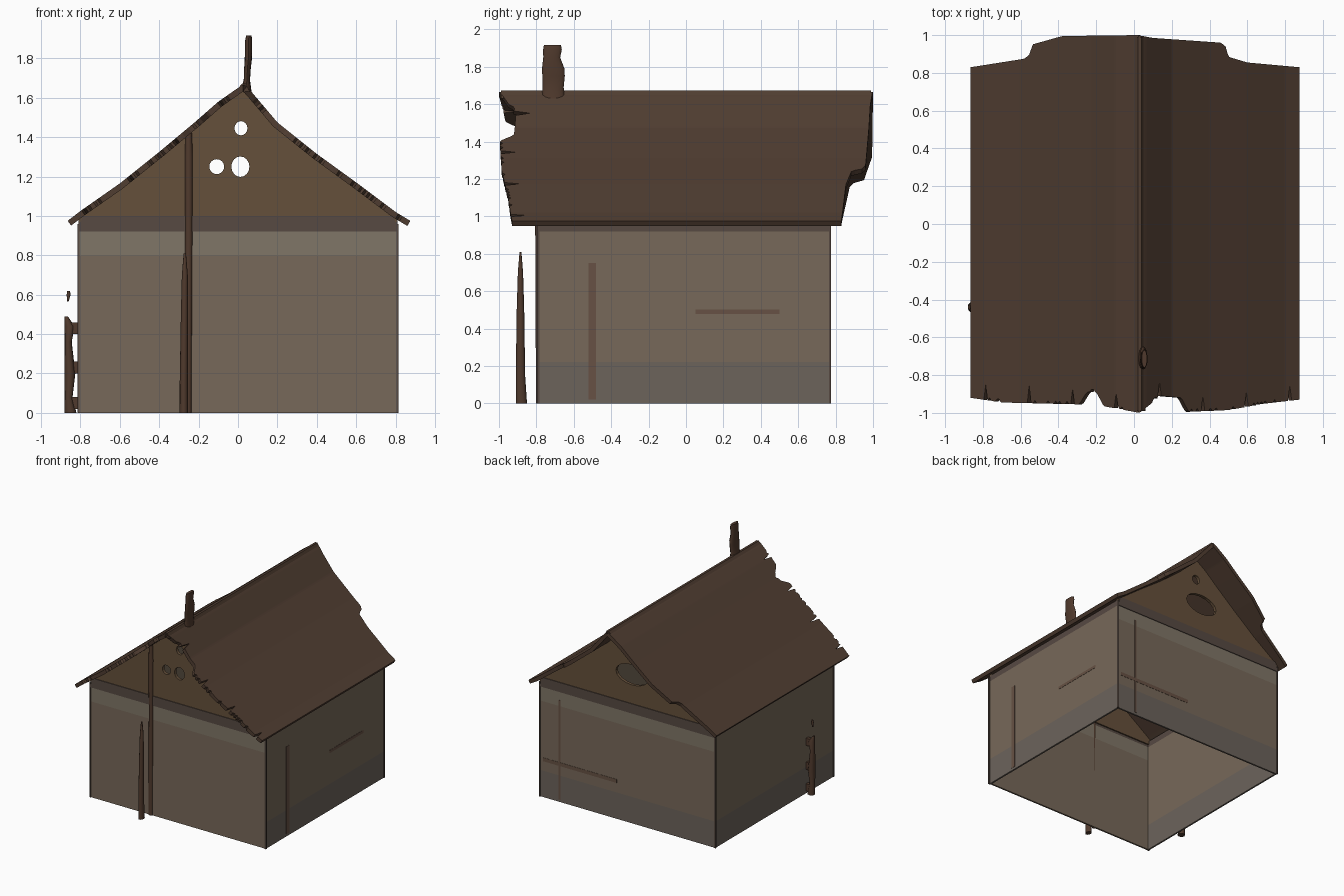
import bpy, bmesh, math, random

if "Cube" in bpy.data.objects:
    bpy.data.objects.remove(bpy.data.objects["Cube"])
random.seed(4)


def material(name, rgb):
    m = bpy.data.materials.new(name)
    m.diffuse_color = (*rgb, 1)
    m.use_nodes = True
    m.node_tree.nodes["Principled BSDF"].inputs["Base Color"].default_value = m.diffuse_color
    return m


WALL = material("weathered_plaster", (0.185, 0.14, 0.1))
PALE = material("pale_plaster", (0.215, 0.18, 0.135))
DAMP = material("damp_plaster", (0.15, 0.125, 0.105))
BAND = material("dark_beam", (0.095, 0.068, 0.055))
GABLE = material("gable_boards", (0.13, 0.08, 0.043))
ROOF = material("roof_brown", (0.08, 0.047, 0.031))
POST = material("post_wood", (0.08, 0.042, 0.026))
RUST = material("rust_stain", (0.135, 0.083, 0.058))


def finish(bm, name, mat, smooth=False):
    bmesh.ops.recalc_face_normals(bm, faces=bm.faces)
    me = bpy.data.meshes.new(name)
    bm.to_mesh(me)
    bm.free()
    ob = bpy.data.objects.new(name, me)
    bpy.context.collection.objects.link(ob)
    me.materials.append(mat)
    if smooth:
        bpy.ops.object.select_all(action='DESELECT')
        ob.select_set(True)
        bpy.context.view_layer.objects.active = ob
        bpy.ops.object.shade_smooth_by_angle(angle=math.radians(40))
    return ob


def box(name, x0, x1, y0, y1, z0, z1, mat):
    bm = bmesh.new()
    bmesh.ops.create_cube(bm, size=1)
    for v in bm.verts:
        v.co = (x1 if v.co.x > 0 else x0, y1 if v.co.y > 0 else y0, z1 if v.co.z > 0 else z0)
    return finish(bm, name, mat)


def slab(name, pts, y0, y1, mat):
    """Outline in x,z pushed through from y0 to y1."""
    bm = bmesh.new()
    a = [bm.verts.new((x, y0, z)) for x, z in pts]
    b = [bm.verts.new((x, y1, z)) for x, z in pts]
    bm.faces.new(a)
    bm.faces.new(b[::-1])
    for i in range(len(a)):
        j = (i + 1) % len(a)
        bm.faces.new((a[i], a[j], b[j], b[i]))
    return finish(bm, name, mat)


def loft(name, sections, mat, n=12):
    """Upright shape from elliptical sections (z, cx, cy, rx, ry)."""
    bm = bmesh.new()
    rings = [[bm.verts.new((cx + rx * math.cos(k * math.tau / n),
                            cy + ry * math.sin(k * math.tau / n), z)) for k in range(n)]
             for z, cx, cy, rx, ry in sections]
    for lo, hi in zip(rings, rings[1:]):
        for k in range(n):
            j = (k + 1) % n
            bm.faces.new((lo[k], lo[j], hi[j], hi[k]))
    bm.faces.new(rings[0][::-1])
    bm.faces.new(rings[-1])
    return finish(bm, name, mat, True)


def lerp(table, x):
    for (x0, y0), (x1, y1) in zip(table, table[1:]):
        if x <= x1:
            return y0 + (y1 - y0) * (x - x0) / (x1 - x0)
    return table[-1][1]


# Walls: four open-bottomed sides, in weathered colour bands
bm = bmesh.new()
X, Y0, Y1 = 0.81, -0.79, 0.77
levels = [0, 0.22, 0.8, 0.92, 0.97]
rings = [[bm.verts.new(p) for p in ((-X, Y0, z), (X, Y0, z), (X, Y1, z), (-X, Y1, z))] for z in levels]
for i in range(4):
    for k in range(4):
        j = (k + 1) % 4
        f = bm.faces.new((rings[i][k], rings[i][j], rings[i + 1][j], rings[i + 1][k]))
        plain = (k == 0 and i == 0) or (k in (1, 3) and i == 2)
        f.material_index = 1 if plain else i
walls = finish(bm, "walls", DAMP)
for m in (WALL, PALE, BAND):
    walls.data.materials.append(m)
sol = walls.modifiers.new("thickness", 'SOLIDIFY')
sol.thickness = 0.02
sol.offset = -1

# Roof: curved slopes with ragged front edge and stepped back edge
top = [(-0.865, 0.975), (-0.8, 1.025), (-0.6, 1.165), (-0.4, 1.325), (-0.22, 1.475), (-0.1, 1.58),
       (0, 1.65), (0.03, 1.668), (0.06, 1.64), (0.2, 1.475), (0.4, 1.315), (0.6, 1.17), (0.8, 1.02), (0.875, 0.975)]
back = [(-0.865, 0.83), (-0.58, 0.875), (-0.55, 0.9), (-0.54, 0.95), (-0.38, 0.995), (0.02, 1.0),
        (0.1, 0.985), (0.46, 0.96), (0.485, 0.94), (0.5, 0.885), (0.6, 0.855), (0.875, 0.83)]
front = [(-0.865, -0.92), (-0.7, -0.945), (-0.29, -0.955), (-0.25, -0.89), (-0.2, -0.89), (-0.16, -0.965),
         (0.03, -1.0), (0.08, -0.96), (0.14, -0.91), (0.25, -0.92), (0.29, -0.995), (0.5, -0.985),
         (0.7, -0.95), (0.875, -0.93)]
N = 174
bm = bmesh.new()
rows = []
for i in range(N + 1):
    x = -0.865 + 1.74 * i / N
    f, b, z = lerp(front, x), lerp(back, x), lerp(top, x)
    if abs(x - 0.03) > 0.05:
        f += random.choice((0, 0, 0, 0, 0.015))
    if i % 23 == 8:
        f += 0.08
    ys = [f] + [-0.78 + 1.56 * k / 4 for k in range(5)] + [b]
    rows.append([bm.verts.new((x, y, z)) for y in ys])
for a, b in zip(rows, rows[1:]):
    for k in range(6):
        bm.faces.new((a[k], b[k], b[k + 1], a[k + 1]))
roof = finish(bm, "roof", ROOF)
if roof.data.polygons[0].normal.z < 0:
    roof.data.flip_normals()
sol = roof.modifiers.new("thickness", 'SOLIDIFY')
sol.thickness = 0.03
sol.offset = -1

# Ridge cap along the peak
slab("ridge_cap", [(-0.01, 1.635), (0.02, 1.672), (0.04, 1.672), (0.06, 1.63)], -0.99, 0.99, ROOF)

# Gables following the roof underside, pierced by round openings
under = [(x, z - 0.03) for x, z in top[2:-2]]
gable_pts = [(-0.81, 0.94), (0.81, 0.94), (0.81, 0.99)] + under[::-1] + [(-0.81, 0.99)]


def pierce(ob, holes):
    for hx, hz, rx, rz in holes:
        pts = [(hx + rx * math.cos(k * math.tau / 16), hz + rz * math.sin(k * math.tau / 16)) for k in range(16)]
        cutter = slab("hole_cutter", pts, -1, 1, GABLE)
        cutter.hide_render = True
        mod = ob.modifiers.new("hole", 'BOOLEAN')
        mod.operation = 'DIFFERENCE'
        mod.solver = 'EXACT'
        mod.object = cutter
        bpy.ops.object.select_all(action='DESELECT')
        bpy.context.view_layer.objects.active = ob
        ob.select_set(True)
        bpy.ops.object.modifier_apply(modifier=mod.name)
        bpy.data.objects.remove(cutter)


front_gable = slab("front_gable", gable_pts, Y0, Y0 + 0.025, GABLE)
pierce(front_gable, [(0.015, 1.445, 0.033, 0.036), (-0.108, 1.25, 0.038, 0.038), (0.012, 1.25, 0.046, 0.052)])
back_gable = slab("back_gable", gable_pts, Y1 - 0.025, Y1, GABLE)
pierce(back_gable, [(0.015, 1.445, 0.036, 0.038), (-0.04, 1.24, 0.15, 0.085)])

# Dark beams under the gables
for name, y0, y1 in (("front_beam", Y0 - 0.006, Y0 + 0.01), ("back_beam", Y1 - 0.01, Y1 + 0.006)):
    slab(name, [(-0.81, 0.92), (0.81, 0.92), (0.79, 1.0), (-0.79, 1.0)], y0, y1, BAND)

# Corner trims
for sx in (-1, 1):
    for y in (Y0, Y1):
        box("corner_trim", sx * 0.81 - 0.006, sx * 0.81 + 0.006, y - 0.006, y + 0.006, 0, 0.96, BAND)

# Rust stains on the right and back walls
box("side_stain_upright", 0.80, 0.812, -0.52, -0.48, 0.02, 0.75, RUST)
box("side_stain_level", 0.80, 0.812, 0.05, 0.5, 0.478, 0.502, RUST)
box("back_stain_upright", 0.62, 0.64, 0.76, 0.772, 0.02, 0.85, RUST)
box("back_stain_level", 0.1, 0.78, 0.76, 0.772, 0.3, 0.33, RUST)

# Front rib on the wall and free-standing pole
loft("front_rib", [(0, -0.255, Y0, 0.018, 0.012), (0.9, -0.25, Y0, 0.018, 0.016),
                   (1.3, -0.25, Y0, 0.02, 0.018), (1.42, -0.25, Y0, 0.016, 0.016)], POST)
loft("front_pole", [(0, -0.275, -0.88, 0.022, 0.03), (0.15, -0.275, -0.885, 0.021, 0.025),
                    (0.5, -0.272, -0.885, 0.018, 0.02), (0.7, -0.27, -0.885, 0.015, 0.014),
                    (0.81, -0.27, -0.885, 0.006, 0.005)], POST)

# Broken post on the left with stubs reaching the wall
loft("left_post", [(0, -0.85, -0.44, 0.03, 0.028), (0.08, -0.86, -0.44, 0.02, 0.025),
                   (0.2, -0.853, -0.44, 0.027, 0.03), (0.36, -0.862, -0.44, 0.018, 0.025),
                   (0.44, -0.855, -0.44, 0.025, 0.024), (0.49, -0.872, -0.44, 0.008, 0.01)], POST)
for z in (0.02, 0.2, 0.4):
    box("left_post_stub", -0.85, -0.80, -0.455, -0.425, z, z + 0.06, POST)
loft("left_post_tip", [(0.565, -0.864, -0.44, 0.004, 0.006), (0.6, -0.86, -0.44, 0.01, 0.012),
                       (0.62, -0.86, -0.44, 0.007, 0.008)], POST)

# Chimney: flattened, slightly bulging stack
loft("chimney", [(1.62, 0.04, -0.71, 0.03, 0.065), (1.69, 0.045, -0.71, 0.016, 0.056),
                 (1.75, 0.048, -0.708, 0.017, 0.06), (1.79, 0.052, -0.71, 0.018, 0.06),
                 (1.85, 0.053, -0.718, 0.018, 0.045), (1.89, 0.054, -0.714, 0.018, 0.05),
                 (1.915, 0.055, -0.714, 0.014, 0.046)], POST, 16)
